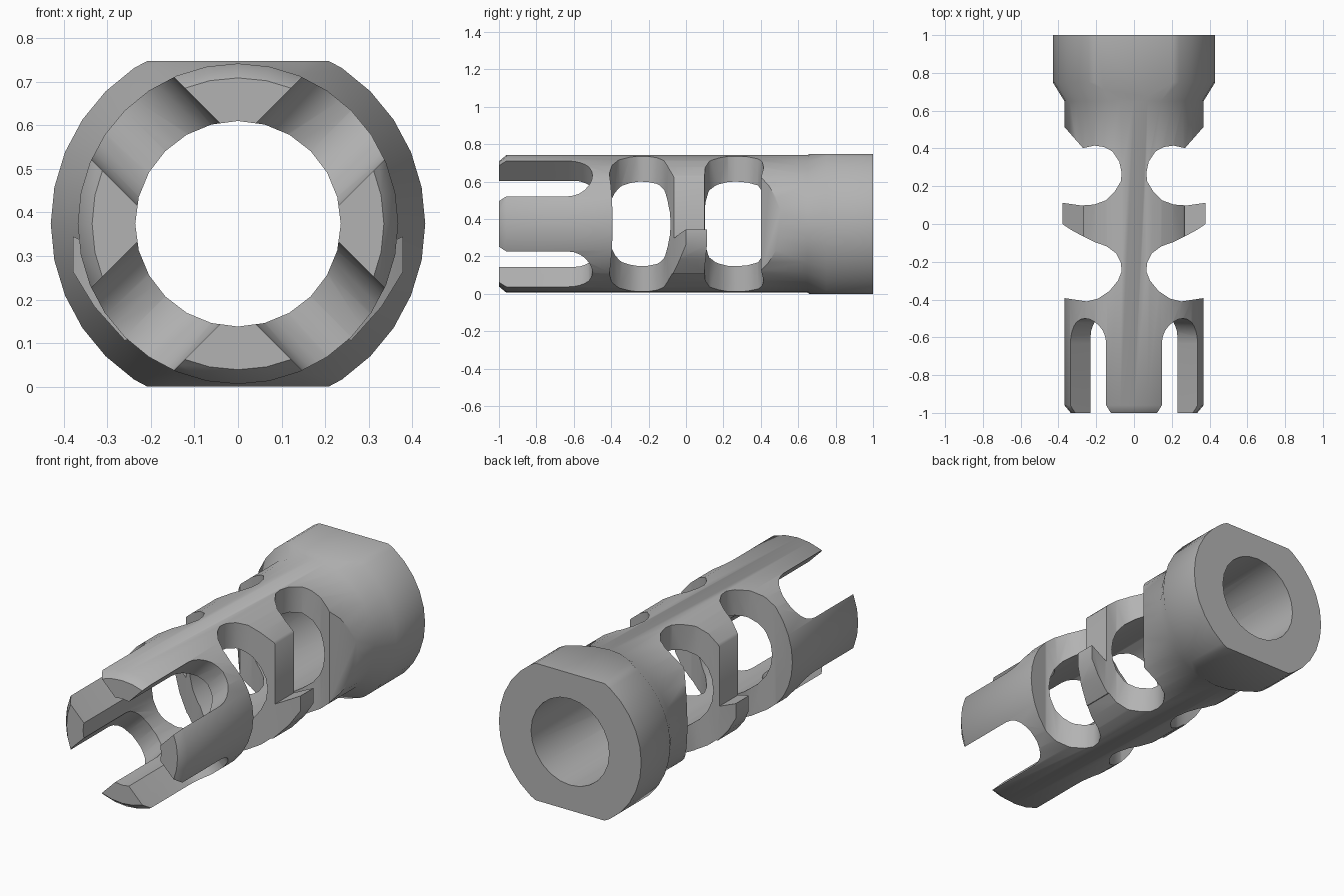
import bpy, bmesh, math
from mathutils import Matrix, Vector

if "Cube" in bpy.data.objects:
    bpy.data.objects.remove(bpy.data.objects["Cube"])

CZ = 0.374          # height of the bore axis


def make_object(name, bm):
    bmesh.ops.recalc_face_normals(bm, faces=bm.faces)
    mesh = bpy.data.meshes.new(name)
    bm.to_mesh(mesh)
    bm.free()
    obj = bpy.data.objects.new(name, mesh)
    bpy.context.collection.objects.link(obj)
    return obj


def lathe(name, profile, segments):
    """Solid of revolution about y from (radius, y) pairs."""
    bm = bmesh.new()
    rings = []
    for r, y in profile:
        rings.append([bm.verts.new((r * math.cos(2 * math.pi * i / segments), y,
                                    r * math.sin(2 * math.pi * i / segments)))
                      for i in range(segments)])
    for a, b in zip(rings, rings[1:]):
        for i in range(segments):
            j = (i + 1) % segments
            bm.faces.new((a[i], a[j], b[j], b[i]))
    bm.faces.new(rings[0])
    bm.faces.new(rings[-1])
    return make_object(name, bm)


def prism(name, points, axis, lo, hi, side=1, turn=0.0):
    """Outline extruded along y or z, optionally mirrored in x and turned about y."""
    bm = bmesh.new()
    place = (lambda a, b, h: (side * a, h, b)) if axis == 'y' else \
            (lambda a, b, h: (side * a, b, h))
    base = [bm.verts.new(place(a, b, lo)) for a, b in points]
    top = [bm.verts.new(place(a, b, hi)) for a, b in points]
    bm.faces.new(base)
    bm.faces.new(top)
    n = len(points)
    for i in range(n):
        j = (i + 1) % n
        bm.faces.new((base[i], base[j], top[j], top[i]))
    bmesh.ops.transform(bm, matrix=Matrix.Rotation(turn, 4, 'Y'), verts=bm.verts)
    return make_object(name, bm)


def combine(tool, operation='DIFFERENCE'):
    tool.hide_render = True
    mod = body.modifiers.new(tool.name, 'BOOLEAN')
    mod.operation = operation
    mod.solver = 'EXACT'
    mod.object = tool
    bpy.context.view_layer.objects.active = body
    bpy.ops.object.modifier_apply(modifier=mod.name)
    bpy.data.objects.remove(tool)


# Turned outer body with front chamfer and flared rear collar
body = lathe("slotted_sleeve", [(0.335, -1), (0.368, -0.96), (0.368, 0.65),
                                (0.43, 0.75), (0.43, 1)], 32)

# Raised lugs on the lower half of the middle ring
lug = [(0.25, -0.08), (0.379, -0.029), (0.379, -0.11), (0.33, -0.19),
       (0.26, -0.268), (0.2, -0.25)]
for s in (1, -1):
    combine(prism("ring_lug", lug, 'y', -0.13, 0.13, s), 'UNION')

# Flats on the top and bottom of the collar
for s in (1, -1):
    z = sorted((s * CZ, s * 0.6))
    combine(prism("collar_flat", [(-0.6, 0.5), (0.6, 0.5), (0.6, 1.1), (-0.6, 1.1)],
                  'z', z[0], z[1]))

# Flat milled into the upper part of the middle ring
ring_flat = [(0.27, -0.078), (0.379, -0.029), (0.5, -0.029), (0.5, 0.5), (0.27, 0.5)]
for s in (1, -1):
    combine(prism("ring_flat", ring_flat, 'y', -0.15, 0.15, s))

# Side ports with rounded inner ends
front_port = [(0.5, -0.375), (0.37, -0.392), (0.25, -0.41), (0.19, -0.395), (0.13, -0.355),
              (0.085, -0.30), (0.065, -0.25), (0.07, -0.205), (0.095, -0.155),
              (0.145, -0.118), (0.21, -0.095), (0.28, -0.06), (0.335, -0.03),
              (0.379, 0.0), (0.5, 0.08)]
rear_port = [(0.5, 0.14), (0.379, 0.112), (0.28, 0.098), (0.21, 0.103), (0.15, 0.125),
             (0.1, 0.175), (0.07, 0.225), (0.065, 0.27), (0.078, 0.33), (0.115, 0.385),
             (0.16, 0.408), (0.21, 0.415), (0.27, 0.402), (0.365, 0.51), (0.5, 0.66)]
for s in (1, -1):
    combine(prism("front_port", front_port, 'z', -0.6, 0.6, s))
    combine(prism("rear_port", rear_port, 'z', -0.6, 0.6, s))

# Four diagonal round-ended slots between the front prongs
w = 0.134
slot = [(w, -1.1)] + [(w * math.cos(math.pi * i / 12), -0.634 + w * math.sin(math.pi * i / 12))
                      for i in range(13)] + [(-w, -1.1)]
for k in range(4):
    combine(prism("prong_slot", slot, 'z', 0.12, 0.6, 1, math.radians(45 + 90 * k)))

# Through bore
combine(lathe("bore", [(0.236, -1.2), (0.236, 1.2)], 24))

# Dark grey metal
metal = bpy.data.materials.new("dark_metal")
metal.diffuse_color = (0.45, 0.45, 0.45, 1)
metal.use_nodes = True
metal.node_tree.nodes["Principled BSDF"].inputs["Base Color"].default_value = metal.diffuse_color
body.data.materials.clear()
body.data.materials.append(metal)

# Final placement and shading
body.data.transform(Matrix.Translation(Vector((0, 0, CZ))))
bpy.ops.object.select_all(action='DESELECT')
body.select_set(True)
bpy.context.view_layer.objects.active = body
bpy.ops.object.shade_smooth_by_angle(angle=math.radians(46))
